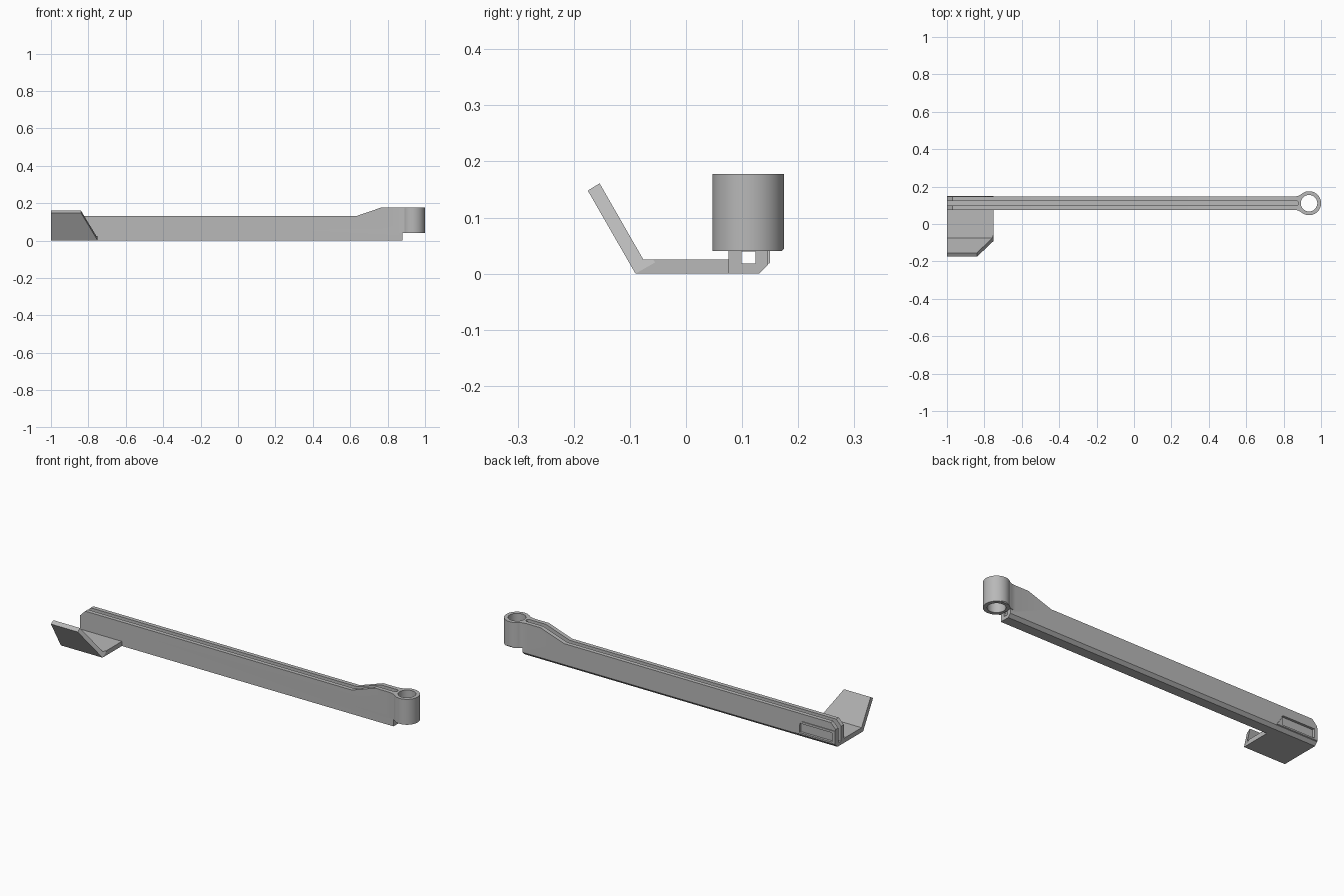
import bpy, bmesh, math
from mathutils import Vector

cube = bpy.data.objects.get("Cube")
if cube:
    bpy.data.objects.remove(cube, do_unlink=True)

grey = bpy.data.materials.new("plain grey")
grey.use_nodes = True
grey.diffuse_color = (0.48, 0.48, 0.48, 1)
grey.node_tree.nodes["Principled BSDF"].inputs["Base Color"].default_value = grey.diffuse_color

X, Y, Z = Vector((1, 0, 0)), Vector((0, 1, 0)), Vector((0, 0, 1))


def prism(name, pts, u, v, w, a, b, origin=Vector()):
    """Extrude a 2D outline (axes u, v) along w from a to b."""
    bm = bmesh.new()
    verts = [bm.verts.new(origin + u * p + v * q + w * a) for p, q in pts]
    face = bm.faces.new(verts)
    top = bmesh.ops.extrude_face_region(bm, geom=[face])["geom"]
    bmesh.ops.translate(bm, vec=w * (b - a),
                        verts=[g for g in top if isinstance(g, bmesh.types.BMVert)])
    bmesh.ops.recalc_face_normals(bm, faces=bm.faces)
    mesh = bpy.data.meshes.new(name)
    bm.to_mesh(mesh)
    bm.free()
    mesh.materials.append(grey)
    obj = bpy.data.objects.new(name, mesh)
    bpy.context.collection.objects.link(obj)
    return obj


def circle(cx, cy, r, n=64):
    return [(cx + r * math.cos(math.tau * i / n), cy + r * math.sin(math.tau * i / n))
            for i in range(n)]


def rect(p0, q0, p1, q1):
    return [(p0, q0), (p1, q0), (p1, q1), (p0, q1)]


def combine(target, tool, operation):
    mod = target.modifiers.new("join", "BOOLEAN")
    mod.operation, mod.solver, mod.object = operation, "EXACT", tool
    bpy.context.view_layer.objects.active = target
    bpy.ops.object.modifier_apply(modifier=mod.name)
    bpy.data.objects.remove(tool, do_unlink=True)


mid, hub_x = 0.111, 0.936

# Long arm with raised neck and undercut below the hub
arm = prism("arm", [(-1, 0), (0.88, 0), (0.88, 0.04), (0.93, 0.04), (0.93, 0.178),
                    (0.77, 0.178), (0.63, 0.13), (-0.97, 0.13), (-1, 0.1)],
            X, Z, Y, 0.076, 0.146)

# Flared neck and hub
side = [(0.85, 0.035), (0.875, 0.038), (0.89, 0.0445), (0.93, 0.045)]
flare = [(x, mid + d) for x, d in side] + [(x, mid - d) for x, d in reversed(side)]
combine(arm, prism("neck", flare, X, Y, Z, 0.04, 0.178), "UNION")
combine(arm, prism("hub", circle(hub_x, mid, 0.064), X, Y, Z, 0.04, 0.178), "UNION")

# Raised pad on the back of the arm
pad = [(-1, 0.018), (-0.75, 0.018), (-0.8, 0.09), (-1, 0.09)]
combine(arm, prism("pad", pad, X, Z, Y, 0.14, 0.15), "UNION")

# Hub bore, deep channel with rounded end, open foot, pad recess, lower back chamfer
half = 0.0125
end = [(0.8675 + half * math.sin(t), mid - half * math.cos(t))
       for t in (math.pi * i / 10 for i in range(11))]
slot = [(-1.1, mid - half)] + end + [(-1.1, mid + half)]
cutters = [
    prism("bore", circle(hub_x, mid, 0.044), X, Y, Z, -0.1, 0.3),
    prism("slot", slot, X, Y, Z, 0.018, 0.3),
    prism("foot", rect(0.8, mid - half, 0.9, mid + half), X, Y, Z, 0.018, 0.0399),
    prism("recess", rect(-0.98, 0.028, -0.785, 0.078), X, Z, Y, 0.137, 0.2),
    prism("chamfer", [(0.12, -0.01), (0.18, -0.01), (0.18, 0.05)], Y, Z, X, -1.1, 1.1),
]
for cutter in cutters:
    combine(arm, cutter, "DIFFERENCE")

# Bent foot plate with an angled flap
plate = prism("bent_plate", [(0.076, 0), (-0.09, 0), (-0.175, 0.148), (-0.154, 0.161),
                             (-0.076, 0.025), (0.076, 0.025)],
              Y, Z, X, -1, -0.75)

# Clip the flap's outer corner square to its slope
along = Vector((0, -0.085, 0.148)).normalized()
across = along.cross(X)
if across.y < 0:
    across = -across
corner = [(-0.75, 0), (-0.855, 0.2), (-0.6, 0.2), (-0.6, 0)]
combine(plate, prism("clip", corner, X, along, across, -0.02, 0.04,
                     Vector((0, -0.09, 0))), "DIFFERENCE")

for obj in (arm, plate):
    bpy.ops.object.select_all(action="DESELECT")
    obj.select_set(True)
    bpy.context.view_layer.objects.active = obj
    bpy.ops.object.shade_smooth_by_angle(angle=math.radians(25))
